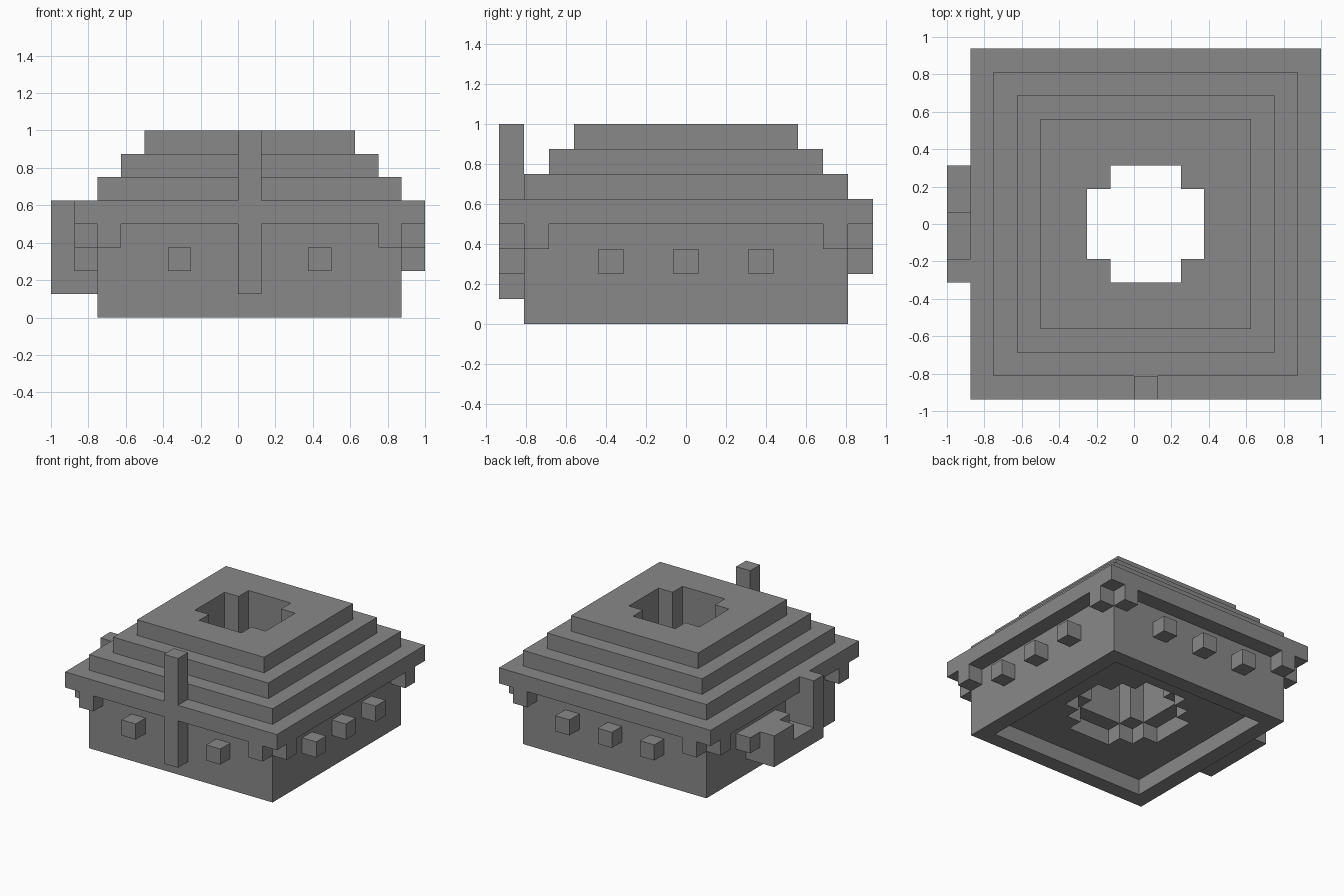
import bpy, bmesh

old = bpy.data.objects.get("Cube")
if old:
    bpy.data.objects.remove(old, do_unlink=True)

U = 0.125          # one block
CX = U / 2         # centre of the building in x

stone = bpy.data.materials.new("grey stone")
stone.use_nodes = True
GREY = (0.25, 0.25, 0.25, 1)
stone.diffuse_color = GREY
stone.node_tree.nodes["Principled BSDF"].inputs["Base Color"].default_value = GREY


def add_object(name, bm):
    bmesh.ops.recalc_face_normals(bm, faces=bm.faces)
    mesh = bpy.data.meshes.new(name)
    bm.to_mesh(mesh)
    bm.free()
    mesh.materials.append(stone)
    obj = bpy.data.objects.new(name, mesh)
    bpy.context.scene.collection.objects.link(obj)
    return obj


def box(name, centre, size):
    """Box placed in blocks, relative to the building axis."""
    bm = bmesh.new()
    bmesh.ops.create_cube(bm, size=1)
    for v in bm.verts:
        v.co = [(c + p * s) * U for c, p, s in zip(centre, v.co, size)]
        v.co.x += CX
    return add_object(name, bm)


def stepped_solid(name, profile):
    """Square rings (half width, height) bridged into one closed solid."""
    bm = bmesh.new()
    rings = [[bm.verts.new((CX + sx * h * U, sy * h * U, z * U))
              for sx, sy in ((-1, -1), (1, -1), (1, 1), (-1, 1))]
             for h, z in profile]
    for a, b in zip(rings, rings[1:]):
        for i in range(4):
            j = (i + 1) % 4
            bm.faces.new((a[i], a[j], b[j], b[i]))
    bm.faces.new(rings[0][::-1])
    bm.faces.new(rings[-1])
    return add_object(name, bm)


def cut(target, centre, size):
    cutter = box("cutter", centre, size)
    cutter.hide_render = True
    mod = target.modifiers.new("opening", 'BOOLEAN')
    mod.operation = 'DIFFERENCE'
    mod.solver = 'EXACT'
    mod.object = cutter
    bpy.context.view_layer.objects.active = target
    bpy.ops.object.modifier_apply(modifier=mod.name)
    bpy.data.objects.remove(cutter, do_unlink=True)


# Walls, eave and stepped roof, with a recessed underside
building = stepped_solid("walls_and_stepped_roof", [
    (5.5, 1), (5.5, 0), (6.5, 0), (6.5, 4), (7.5, 4), (7.5, 5),
    (6.5, 5), (6.5, 6), (5.5, 6), (5.5, 7), (4.5, 7), (4.5, 8)])

# Round shaft through the middle, wider at the bottom
for w, d in ((5, 3), (3, 5)):
    cut(building, (0, 0, 4.5), (w, d, 9))
for w, d in ((7, 3), (5, 5), (3, 7)):
    cut(building, (0, 0, 1.25), (w, d, 1.5))

# Brackets beside each corner, under the eave
for sx in (-1, 1):
    for sy in (-1, 1):
        box("eave_bracket", (sx * 6, sy * 7, 3.5), (1, 1, 1))
        box("eave_bracket", (sx * 7, sy * 6, 3.5), (1, 1, 1))

# Beam ends on all four walls; the post replaces the front middle one
for side in (-1, 1):
    for k in (-3, 0, 3):
        box("side_beam_end", (side * 7, k, 2.5), (1, 1, 1))
        if side == 1 or k:
            box("end_beam_end", (k, side * 7, 2.5), (1, 1, 1))

# Tall post on the front
box("front_post", (0, -7, 4.5), (1, 1, 7))

# Stepped bench and upright on the right wall
box("bench_high", (-7.5, 1.5, 2), (2, 2, 2))
box("bench_low", (-7.5, -0.5, 1.5), (2, 2, 1))
box("bench_upright", (-7.5, -2, 3), (2, 1, 4))
